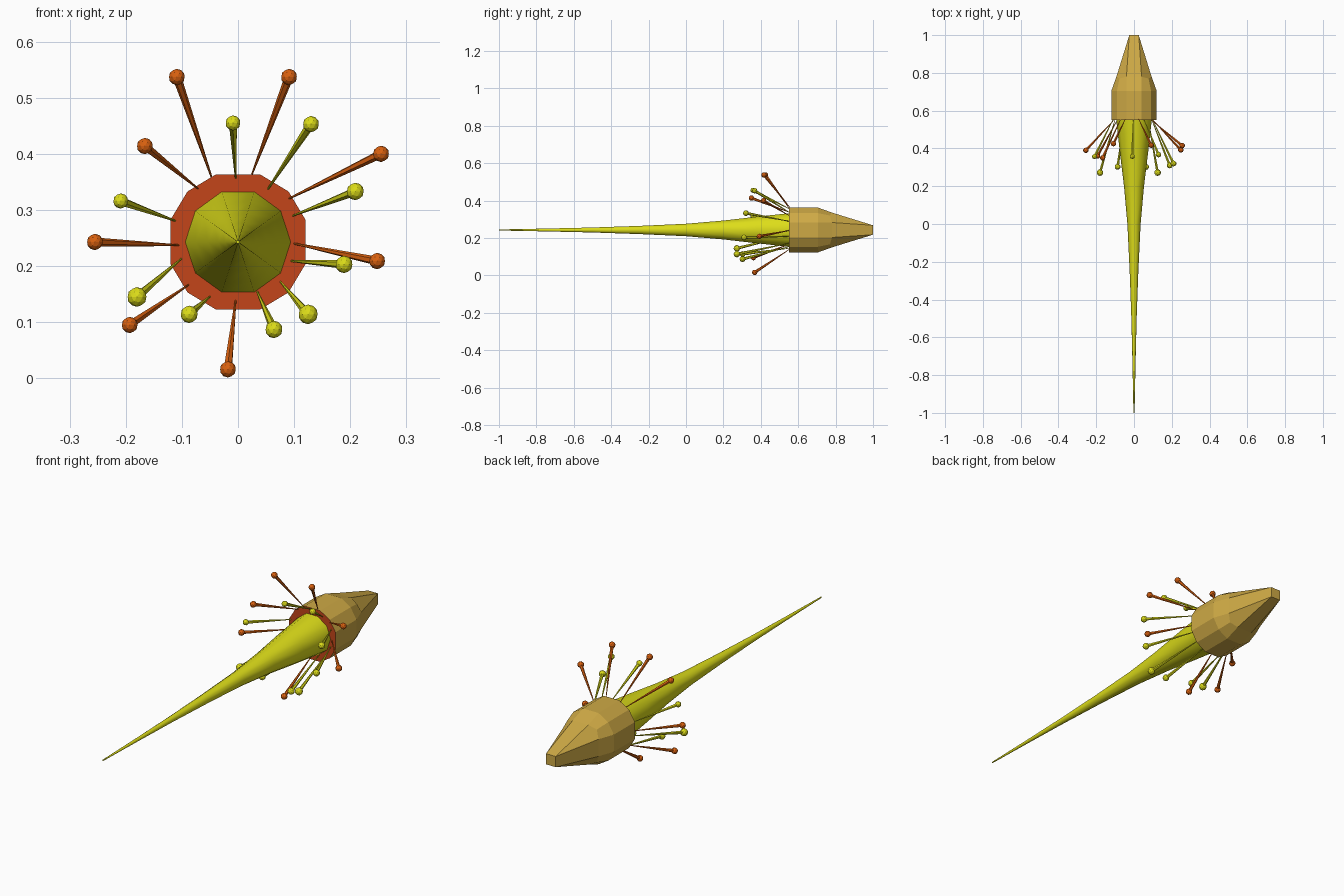
import bpy, bmesh, math
from mathutils import Vector

if "Cube" in bpy.data.objects:
    bpy.data.objects.remove(bpy.data.objects["Cube"])

CZ = 0.243  # height of the long axis


def material(name, rgb):
    m = bpy.data.materials.new(name)
    m.diffuse_color = (*rgb, 1)
    m.use_nodes = True
    m.node_tree.nodes["Principled BSDF"].inputs["Base Color"].default_value = m.diffuse_color
    return m


GOLD = material("gold", (0.62, 0.40, 0.06))
RED = material("red", (0.55, 0.06, 0.01))
YELLOW = material("yellow", (0.72, 0.72, 0.01))
ORANGE = material("orange", (0.70, 0.12, 0.005))


def finish(name, bm, mat):
    bmesh.ops.recalc_face_normals(bm, faces=bm.faces)
    me = bpy.data.meshes.new(name)
    bm.to_mesh(me)
    bm.free()
    me.materials.append(mat)
    ob = bpy.data.objects.new(name, me)
    bpy.context.collection.objects.link(ob)
    return ob


def ring(bm, pts):
    return [bm.verts.new((x, y, z + CZ)) for x, y, z in pts]


def bridge(bm, a, b):
    n = len(a)
    for i in range(n):
        bm.faces.new((a[i], a[(i + 1) % n], b[(i + 1) % n], b[i]))


def around(quarter):
    """Repeat three (x, y, z) points in four quarter turns about y."""
    out = []
    for k in range(4):
        c, s = round(math.cos(k * math.pi / 2)), round(math.sin(k * math.pi / 2))
        out += [(x * c - z * s, y, x * s + z * c) for x, y, z in quarter]
    return out


# Faceted bulb ending in a small square tip
def section(y):
    return around([(0.12, y, 0.04), (0.09, y, 0.09), (0.04, y, 0.12)])


bm = bmesh.new()
r0, r1 = ring(bm, section(0.55)), ring(bm, section(0.705))
r2 = ring(bm, around([(0.093, 0.78, 0.04), (0.077, 0.77, 0.077), (0.04, 0.78, 0.093)]))
tip = ring(bm, around([(0.025, 1.0, 0.025)]))
bridge(bm, r0, r1)
bridge(bm, r1, r2)
for k in range(4):
    a, b, c, d = (r2[(3 * k + j) % 12] for j in range(4))
    bm.faces.new((a, b, c, tip[k]))
    bm.faces.new((c, d, tip[(k + 1) % 4], tip[k]))
bm.faces.new(tip)
finish("bulb", bm, GOLD)

# Red face closing the front of the bulb
bm = bmesh.new()
bm.faces.new(ring(bm, section(0.55)))
finish("bulb_front", bm, RED)

# Long tapering spike, ten sides
profile = [(0.55, 0.094), (0.38, 0.075), (0.2, 0.053), (0.0, 0.035),
           (-0.25, 0.023), (-0.5, 0.014), (-0.75, 0.008), (-1.0, 0.003)]
bm = bmesh.new()
rings = [ring(bm, [(r * math.cos(i * math.tau / 10), y, r * math.sin(i * math.tau / 10))
                   for i in range(10)]) for y, r in profile]
for a, b in zip(rings, rings[1:]):
    bridge(bm, a, b)
bm.faces.new(rings[-1])
spike = finish("spike", bm, YELLOW)
for p in spike.data.polygons:
    p.use_smooth = len(p.vertices) == 4


# Stamens: thin rod widening toward a small ball
def stamen(name, base, head, radius, mat):
    a = Vector((base[0], 0.555, base[1]))
    b = Vector(head)
    d = b - a
    bm = bmesh.new()
    rod = bmesh.ops.create_cone(bm, cap_ends=True, segments=6, radius1=0.0015,
                                radius2=0.008, depth=d.length)["verts"]
    bmesh.ops.rotate(bm, verts=rod, matrix=d.to_track_quat("Z", "Y").to_matrix())
    bmesh.ops.translate(bm, verts=rod, vec=(a + b) / 2)
    ball = bmesh.ops.create_icosphere(bm, subdivisions=2, radius=radius)["verts"]
    bmesh.ops.translate(bm, verts=ball, vec=b)
    finish(name, bm, mat)


# base x, base z, head x, y, z
orange = [(-.046, .355, -.109, .425, .537), (.025, .364, .091, .417, .537),
          (-.070, .337, -.166, .350, .414), (.086, .318, .255, .415, .400),
          (-.102, .237, -.255, .390, .243), (.096, .241, .248, .392, .209),
          (-.086, .168, -.193, .360, .095), (-.004, .141, -.018, .367, .016)]
# base x, base z, head x, y, z, ball radius
yellow = [(-.004, .355, -.009, .358, .455, .0135), (.052, .335, .130, .367, .453, .0145),
          (.096, .289, .209, .320, .333, .0155), (-.110, .280, -.209, .357, .316, .0135),
          (-.100, .214, -.180, .272, .145, .0175), (.093, .209, .189, .310, .203, .0155),
          (-.050, .146, -.087, .303, .114, .0155), (.034, .155, .064, .302, .087, .0155),
          (.075, .173, .125, .272, .114, .0175)]
for i, (bx, bz, x, y, z) in enumerate(orange):
    stamen(f"orange_stamen_{i + 1}", (bx, bz), (x, y, z), 0.0145, ORANGE)
for i, (bx, bz, x, y, z, r) in enumerate(yellow):
    stamen(f"yellow_stamen_{i + 1}", (bx, bz), (x, y, z), r, YELLOW)
